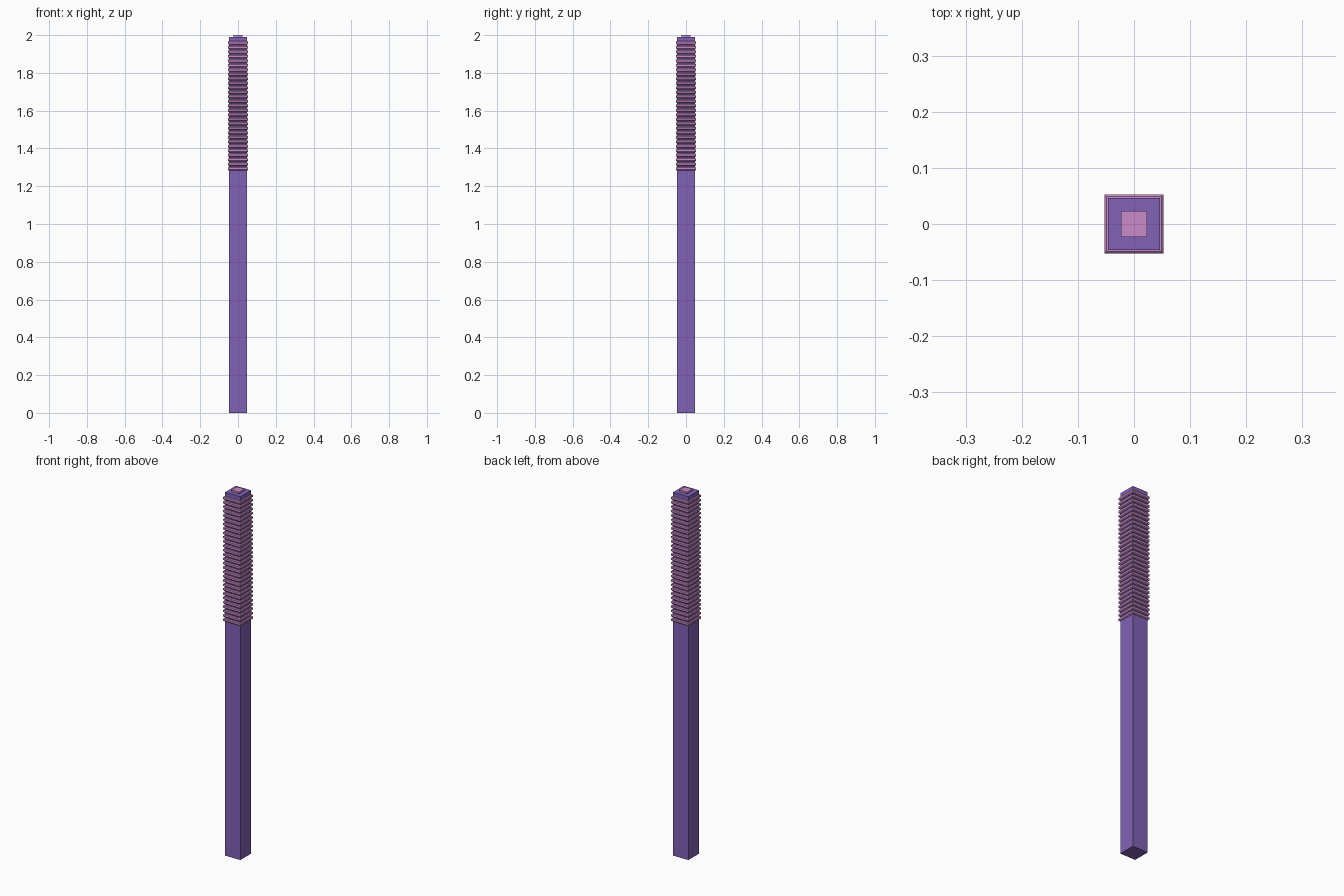
import bpy, bmesh

if "Cube" in bpy.data.objects:
    bpy.data.objects.remove(bpy.data.objects["Cube"])


def material(name, rgb):
    m = bpy.data.materials.new(name)
    m.diffuse_color = (*rgb, 1)
    m.use_nodes = True
    m.node_tree.nodes["Principled BSDF"].inputs["Base Color"].default_value = m.diffuse_color
    return m


purple = material("purple", (0.22, 0.12, 0.47))
pink = material("pink", (0.58, 0.26, 0.58))


def square_stack(name, profile, mat):
    """Closed solid through square sections given as (half width, z)."""
    bm = bmesh.new()
    loops = [[bm.verts.new((sx * h, sy * h, z))
              for sx, sy in ((-1, -1), (1, -1), (1, 1), (-1, 1))]
             for h, z in profile]
    for a, b in zip(loops, loops[1:]):
        for i in range(4):
            j = (i + 1) % 4
            bm.faces.new((a[i], a[j], b[j], b[i]))
    bm.faces.new(loops[0][::-1])
    bm.faces.new(loops[-1])
    mesh = bpy.data.meshes.new(name)
    bm.to_mesh(mesh)
    bm.free()
    mesh.materials.append(mat)
    obj = bpy.data.objects.new(name, mesh)
    bpy.context.collection.objects.link(obj)
    return obj


# square shaft and small top cap
SHAFT = 0.0465
square_stack("shaft", [(SHAFT, 0), (SHAFT, 1.99)], purple)
square_stack("top_cap", [(0.023, 1.985), (0.023, 2.0)], pink)

# chamfered grip rings around the upper shaft
RINGS, LOW, HIGH, HALF = 29, 1.293, 1.959, 0.009
for k in range(RINGS):
    z = LOW + (HIGH - LOW) * k / (RINGS - 1)
    square_stack(f"grip_ring_{k + 1}",
                 [(0.049, z - HALF), (0.053, z - 0.005),
                  (0.053, z + 0.005), (0.049, z + HALF)], pink)
